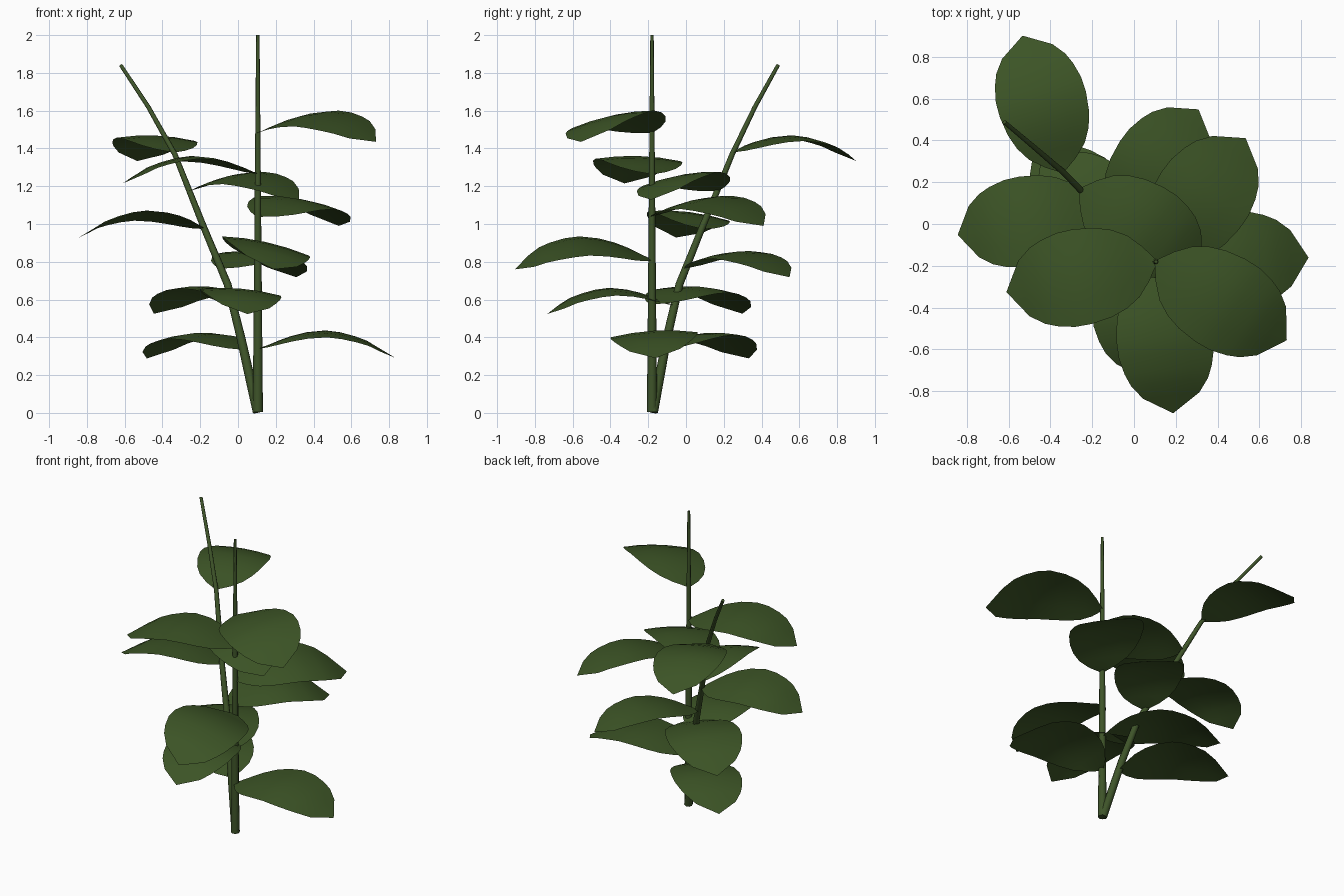
import bpy, bmesh, math
from mathutils import Vector

if "Cube" in bpy.data.objects:
    bpy.data.objects.remove(bpy.data.objects["Cube"])


def material(name, rgb):
    m = bpy.data.materials.new(name)
    m.diffuse_color = (*rgb, 1)
    m.use_nodes = True
    m.node_tree.nodes["Principled BSDF"].inputs["Base Color"].default_value = m.diffuse_color
    return m


LEAF = material("leaf green", (0.045, 0.088, 0.019))
STEM = material("stem green", (0.048, 0.088, 0.022))


# Tapered stems: a round tube swept along a path
def stem(name, path, r0, r1):
    cu = bpy.data.curves.new(name, 'CURVE')
    cu.dimensions = '3D'
    cu.bevel_depth = 1.0
    cu.bevel_resolution = 2
    cu.use_fill_caps = True
    sp = cu.splines.new('POLY')
    sp.points.add(len(path) - 1)
    top = path[-1][2]
    for p, co in zip(sp.points, path):
        p.co = (*co, 1)
        p.radius = r0 + (r1 - r0) * co[2] / top
    sp.use_smooth = True
    cu.materials.append(STEM)
    ob = bpy.data.objects.new(name, cu)
    bpy.context.collection.objects.link(ob)


def on_path(path, z):
    for a, b in zip(path, path[1:]):
        if a[2] <= z <= b[2]:
            return Vector(a).lerp(Vector(b), (z - a[2]) / (b[2] - a[2]))


# Leaf stations: distance along the midrib, half width, height
STATIONS = [(0, .012, 0), (.05, .085, .015), (.11, .15, .04), (.18, .192, .065),
            (.26, .218, .085), (.36, .231, .095), (.44, .229, .085),
            (.52, .21, .063), (.58, .185, .04), (.645, .135, 0), (.73, 0, -.05)]
ACROSS = (-1, -.5, 0, .5, 1)


def leaf(name, base, azimuth, roll, size):
    u = Vector((math.cos(azimuth), math.sin(azimuth), 0))
    v = Vector((-u.y, u.x, 0))
    bm = bmesh.new()
    rows = []
    for s, w, h in STATIONS:
        rows.append([bm.verts.new(base + size * (
            u * s + v * w * k
            + Vector((0, 0, h + roll * w * k - .4 * (w * k) ** 2))))
            for k in ACROSS])
    for a, b in zip(rows, rows[1:]):
        for i in range(len(ACROSS) - 1):
            f = bm.faces.new((a[i], b[i], b[i + 1], a[i + 1]))
            f.smooth = True
    bmesh.ops.remove_doubles(bm, verts=bm.verts, dist=1e-4)
    me = bpy.data.meshes.new(name)
    bm.to_mesh(me)
    bm.free()
    me.materials.append(LEAF)
    ob = bpy.data.objects.new(name, me)
    bpy.context.collection.objects.link(ob)


MAIN = [(.105, -.18, .005), (.105, -.18, 1.0), (.105, -.18, 2.0)]
SIDE = [(.105, -.175, .005), (.06, -.138, .2), (.015, -.1, .4), (-.055, -.035, .68),
        (-.18, .085, .98), (-.335, .245, 1.37), (-.475, .365, 1.62), (-.62, .487, 1.84)]
stem("main_stem", MAIN, .027, .009)
stem("leaning_stem", SIDE, .027, .01)

# Leaves spiral up each stem by the golden angle: (height, roll)
MAIN_LEAVES = [(.34, .06), (.575, .05), (.81, -.22), (1.04, .15), (1.265, .03), (1.485, .18)]
SIDE_LEAVES = [(.335, -.05), (.57, -.08), (.765, .08), (.975, .12), (1.175, .15), (1.38, .04)]
GOLDEN = math.radians(137.5)
for label, path, leaves, first, size in (("main", MAIN, MAIN_LEAVES, 0, 1.0),
                                         ("leaning", SIDE, SIDE_LEAVES, 1, .93)):
    for i, (z, roll) in enumerate(leaves):
        leaf(f"{label}_leaf_{i + 1}", on_path(path, z),
             GOLDEN * (i + first) + math.radians(1.5), roll, size)
